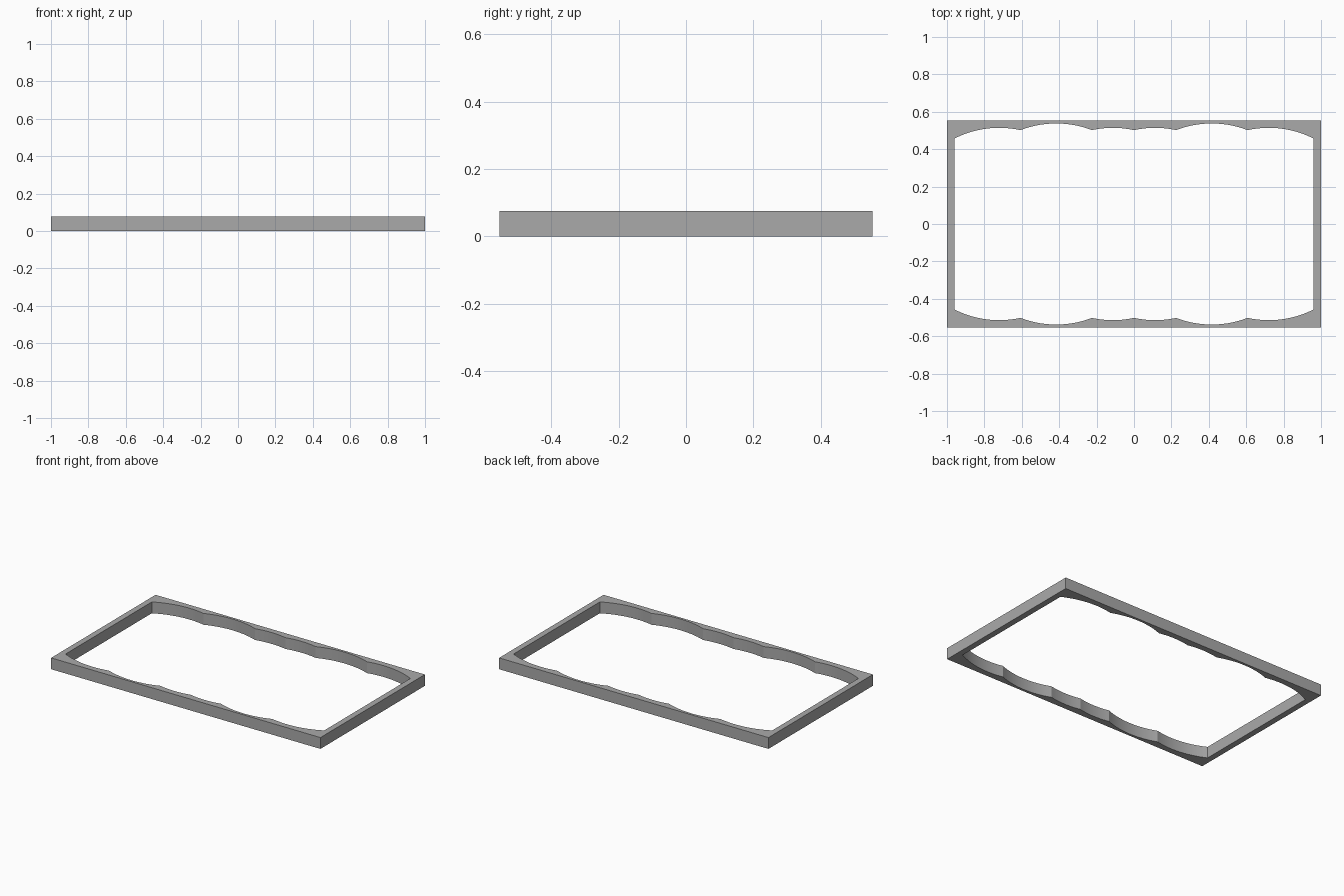
import bpy, bmesh, math
from mathutils import Vector

HALF_X, HALF_Y, HEIGHT = 1.0, 0.554, 0.076
RADIUS = 0.53      # shared radius of every scallop
STEPS = 14

cube = bpy.data.objects.get("Cube")
if cube:
    bpy.data.objects.remove(cube, do_unlink=True)


def scallop(a, b):
    """Points on the upward-bulging arc from a to b, leaving out b."""
    a, b = Vector(a), Vector(b)
    chord = b - a
    drop = math.sqrt(RADIUS ** 2 - (chord.length / 2) ** 2)
    centre = (a + b) / 2 + Vector((chord.y, -chord.x)).normalized() * drop
    start = math.atan2(*(a - centre).yx)
    end = math.atan2(*(b - centre).yx)
    angles = [start + (end - start) * i / STEPS for i in range(STEPS)]
    return [centre + RADIUS * Vector((math.cos(t), math.sin(t))) for t in angles]


# Inner outline: scallops on one quarter, mirrored to the other three
cusps = [(-0.96, 0.457), (-0.607, 0.502), (-0.225, 0.502), (0, 0.502)]
quarter = [p for a, b in zip(cusps, cusps[1:]) for p in scallop(a, b)]
half = quarter + [Vector(cusps[-1])] + [Vector((-p.x, p.y)) for p in reversed(quarter)]
inner = half + [Vector((p.x, -p.y)) for p in reversed(half)]
outer = [(-HALF_X, HALF_Y), (HALF_X, HALF_Y), (HALF_X, -HALF_Y), (-HALF_X, -HALF_Y)]

# Fill between the two outlines and extrude upward
bm = bmesh.new()
edges = []
for loop in (outer, inner):
    verts = [bm.verts.new((x, y, 0)) for x, y in loop]
    edges += [bm.edges.new((v, verts[i - 1])) for i, v in enumerate(verts)]
bmesh.ops.triangle_fill(bm, use_beauty=True, use_dissolve=False, edges=edges)
raised = bmesh.ops.extrude_face_region(bm, geom=bm.faces[:], use_keep_orig=True)
bmesh.ops.translate(bm, vec=(0, 0, HEIGHT),
                    verts=[g for g in raised["geom"] if isinstance(g, bmesh.types.BMVert)])
bmesh.ops.recalc_face_normals(bm, faces=bm.faces[:])
mesh = bpy.data.meshes.new("scalloped_frame")
bm.to_mesh(mesh)
bm.free()

# Grey finish
grey = bpy.data.materials.new("grey")
grey.use_nodes = True
grey.diffuse_color = (0.4, 0.4, 0.4, 1)
grey.node_tree.nodes["Principled BSDF"].inputs["Base Color"].default_value = grey.diffuse_color
mesh.materials.append(grey)

frame = bpy.data.objects.new("scalloped_frame", mesh)
bpy.context.collection.objects.link(frame)
bpy.ops.object.select_all(action='DESELECT')
frame.select_set(True)
bpy.context.view_layer.objects.active = frame
bpy.ops.object.shade_smooth_by_angle(angle=math.radians(12))
